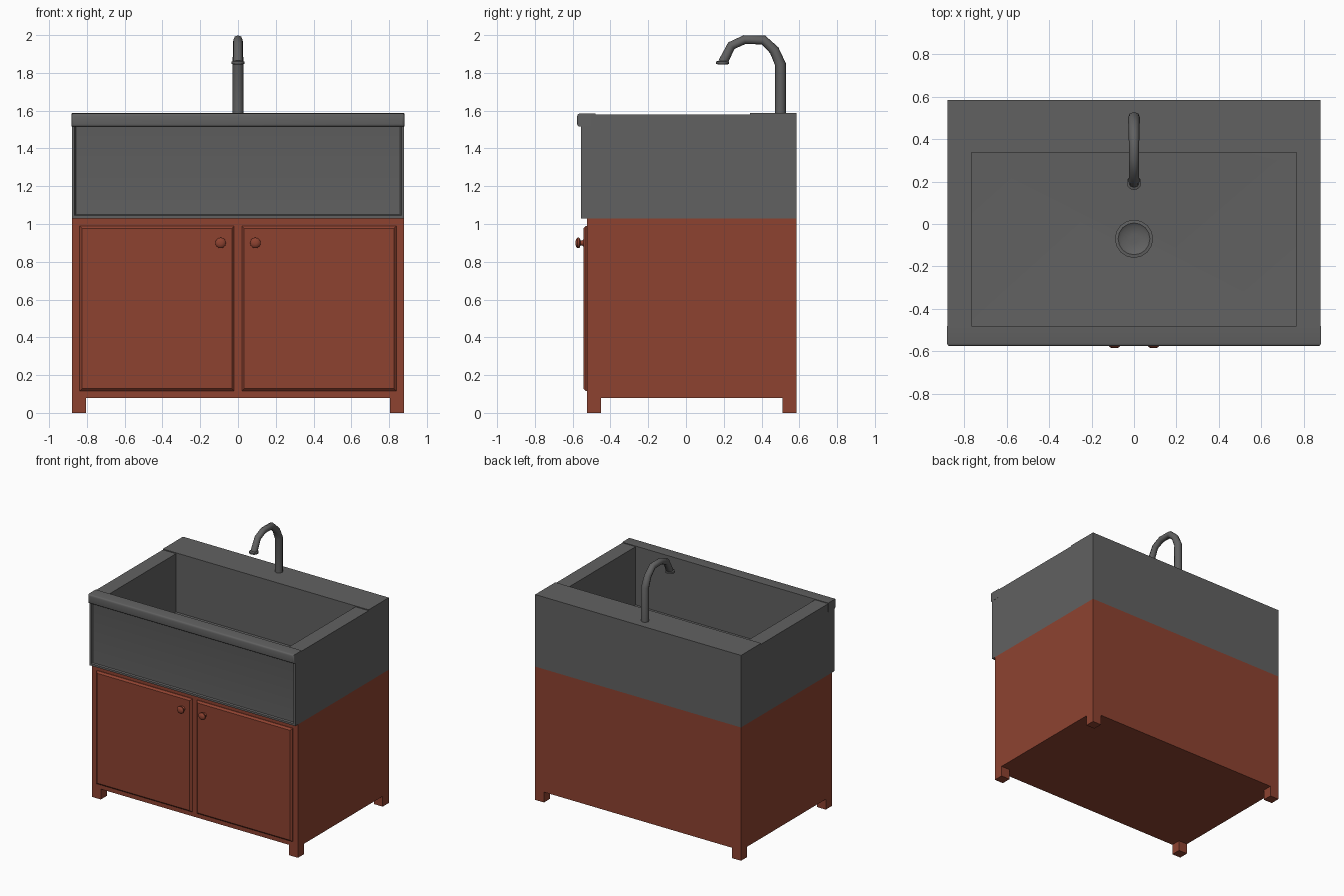
import bpy, bmesh, math

if "Cube" in bpy.data.objects:
    bpy.data.objects.remove(bpy.data.objects["Cube"])


def material(name, rgb):
    m = bpy.data.materials.new(name)
    m.diffuse_color = (*rgb, 1)
    m.use_nodes = True
    m.node_tree.nodes["Principled BSDF"].inputs["Base Color"].default_value = m.diffuse_color
    return m


wood = material("red_wood", (0.27, 0.055, 0.03))
metal = material("dark_metal", (0.12, 0.12, 0.12))


def finish(name, bm, mat):
    bmesh.ops.recalc_face_normals(bm, faces=bm.faces[:])
    me = bpy.data.meshes.new(name)
    bm.to_mesh(me)
    bm.free()
    ob = bpy.data.objects.new(name, me)
    bpy.context.collection.objects.link(ob)
    me.materials.append(mat)
    return ob


def smooth(ob, angle=40):
    bpy.ops.object.select_all(action='DESELECT')
    ob.select_set(True)
    bpy.context.view_layer.objects.active = ob
    bpy.ops.object.shade_smooth_by_angle(angle=math.radians(angle))


def box(name, x, y, z, mat, bevel=0, segments=1):
    bm = bmesh.new()
    bmesh.ops.create_cube(bm, size=1)
    for v in bm.verts:
        v.co = [r[0] if c < 0 else r[1] for c, r in zip(v.co, (x, y, z))]
    if bevel:  # round only the edges of the front face
        edges = [e for e in bm.edges if all(abs(v.co.y - y[0]) < 1e-5 for v in e.verts)]
        bmesh.ops.bevel(bm, geom=edges, offset=bevel, segments=segments,
                        profile=0.5, affect='EDGES')
    return finish(name, bm, mat)


def lathe(name, profile, center, axis, mat, sides=16):
    """Revolve (radius, distance) pairs along -y or z."""
    bm = bmesh.new()
    rings = []
    for r, d in profile:
        ring = []
        for i in range(sides):
            a = 2 * math.pi * i / sides
            u, w = r * math.cos(a), r * math.sin(a)
            off = (u, -d, w) if axis == 'Y' else (u, w, d)
            ring.append(bm.verts.new([c + o for c, o in zip(center, off)]))
        rings.append(ring)
    for a, b in zip(rings, rings[1:]):
        for i in range(sides):
            j = (i + 1) % sides
            bm.faces.new((a[i], a[j], b[j], b[i]))
    bm.faces.new(rings[0])
    bm.faces.new(rings[-1])
    ob = finish(name, bm, mat)
    smooth(ob)
    return ob


# Cabinet body and four short feet
box("cabinet_body", (-0.88, 0.88), (-0.525, 0.585), (0.08, 1.03), wood)
for side, sx in (("left", -1), ("right", 1)):
    x = tuple(sorted((sx * 0.805, sx * 0.88)))
    box(f"front_{side}_foot", x, (-0.525, -0.45), (0, 0.08), wood)
    box(f"back_{side}_foot", x, (0.51, 0.585), (0, 0.08), wood)
    # Chamfered door and turned knob
    x = tuple(sorted((sx * 0.02, sx * 0.838)))
    box(f"{side}_door", x, (-0.543, -0.52), (0.115, 0.99), wood, 0.013)
    lathe(f"{side}_knob", [(0.022, 0), (0.014, 0.008), (0.013, 0.018), (0.027, 0.024),
                           (0.028, 0.034), (0.021, 0.042), (0.008, 0.045)],
          (sx * 0.092, -0.54, 0.9), 'Y', wood)

# Sink shell: outer walls, rim, inner walls and floor sloping to the drain
bm = bmesh.new()
loops = []
for x, y0, y1, z in ((0.88, -0.557, 0.585, 1.03), (0.88, -0.557, 0.585, 1.58),
                     (0.767, -0.48, 0.338, 1.58), (0.767, -0.48, 0.338, 1.13),
                     (0.05, -0.12, -0.02, 1.10)):
    loops.append([bm.verts.new(p) for p in
                  ((-x, y0, z), (x, y0, z), (x, y1, z), (-x, y1, z))])
walls = []
for a, b in zip(loops, loops[1:]):
    for i in range(4):
        j = (i + 1) % 4
        walls.append(bm.faces.new((a[i], a[j], b[j], b[i])))
bm.faces.new(loops[0])
bm.faces.new(loops[-1])
bmesh.ops.recalc_face_normals(bm, faces=bm.faces[:])
# Recessed apron panel on the front
front = walls[0]
bmesh.ops.inset_region(bm, faces=[front], thickness=0.022)
bmesh.ops.inset_region(bm, faces=[front], thickness=0.008, depth=-0.01)
for v in front.verts:
    if v.co.z > 1.3:
        v.co.z -= 0.04
smooth(finish("sink_basin", bm, metal), 30)

# Rounded front lip, raised back ledge and drain
smooth(box("front_lip", (-0.881, 0.881), (-0.576, -0.48), (1.515, 1.585), metal, 0.014, 3))
box("back_ledge", (-0.88, 0.88), (0.338, 0.585), (1.57, 1.587), metal)
lathe("drain", [(0.09, 0), (0.09, 0.012), (0.075, 0.014), (0.06, 0.004), (0.02, 0.002)],
      (0, -0.07, 1.10), 'Z', metal)

# Gooseneck tap: tapered tube along a faceted path
path = [(0.5, 1.58, 1), (0.5, 1.845, 1), (0.467, 1.92, 0.92), (0.41, 1.974, 0.86),
        (0.31, 1.976, 0.82), (0.24, 1.944, 0.82), (0.195, 1.855, 0.88)]
cu = bpy.data.curves.new("tap_pipe", 'CURVE')
cu.dimensions = '3D'
cu.bevel_depth = 0.029
cu.bevel_resolution = 2
cu.use_fill_caps = True
sp = cu.splines.new('POLY')
sp.points.add(len(path) - 1)
for p, (y, z, r) in zip(sp.points, path):
    p.co = (0, y, z, 1)
    p.radius = r
cu.materials.append(metal)
pipe = bpy.data.objects.new("tap_pipe", cu)
bpy.context.collection.objects.link(pipe)
bpy.ops.object.select_all(action='DESELECT')
pipe.select_set(True)
bpy.context.view_layer.objects.active = pipe
bpy.ops.object.convert(target='MESH')
smooth(bpy.context.view_layer.objects.active, 50)
lathe("tap_nozzle", [(0.024, -0.002), (0.034, 0), (0.034, 0.012), (0.026, 0.016)],
      (0, 0.194, 1.847), 'Z', metal, 12)
